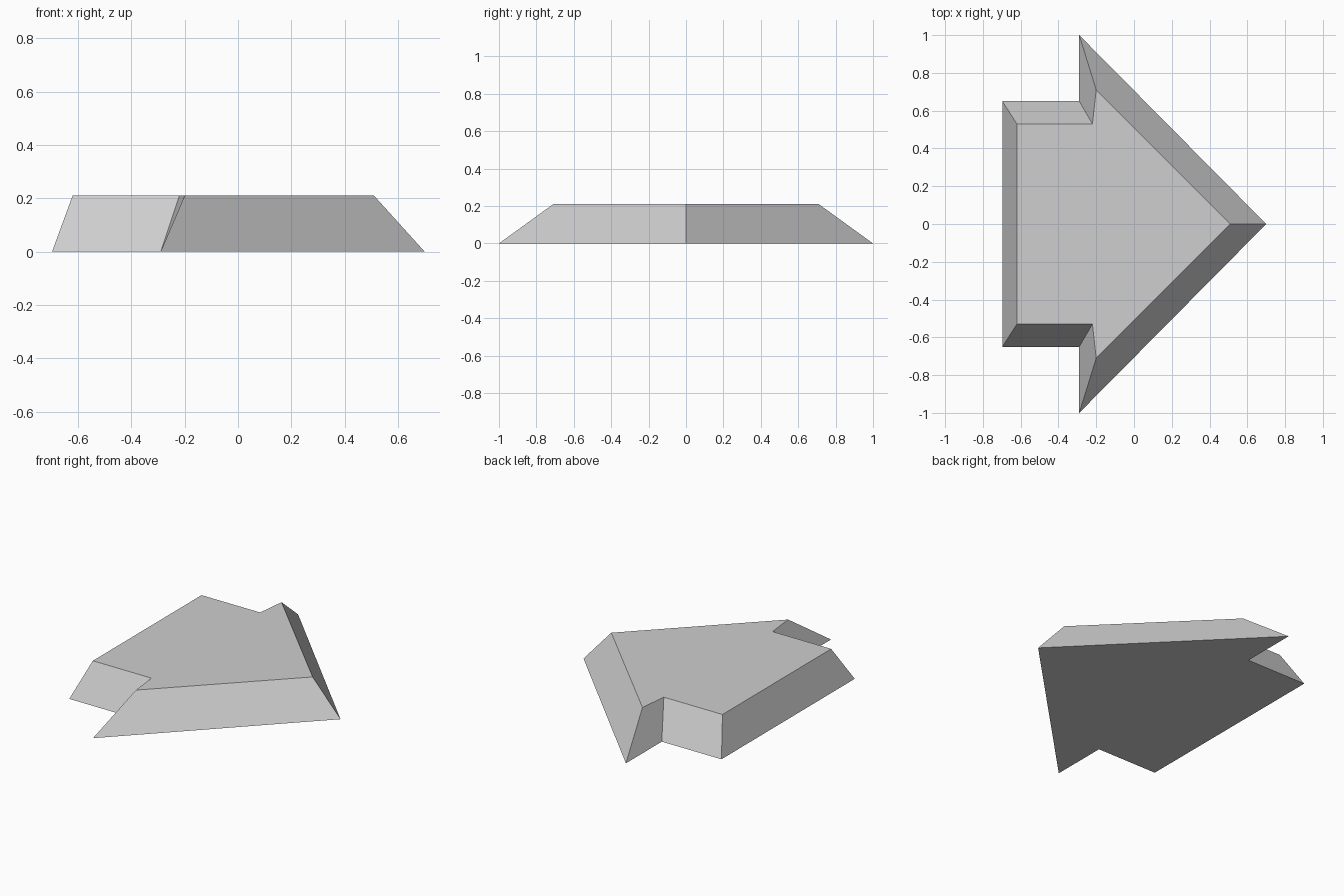
import bpy
import bmesh

cube = bpy.data.objects.get("Cube")
if cube:
    bpy.data.objects.remove(cube, do_unlink=True)

HEIGHT = 0.21

# One grey material
grey = bpy.data.materials.new("light_grey")
grey.use_nodes = True
colour = (0.62, 0.62, 0.62, 1)
grey.diffuse_color = colour
grey.node_tree.nodes["Principled BSDF"].inputs["Base Color"].default_value = colour

# Half outlines from the tip round to the tail: base and inset top
base_half = [(0.70, 0), (-0.29, 1.0), (-0.29, 0.65), (-0.697, 0.65)]
top_half = [(0.51, 0), (-0.20, 0.71), (-0.22, 0.53), (-0.62, 0.53)]


def mirrored(half):
    """Close a half outline by mirroring it across the x axis."""
    return half + [(x, -y) for x, y in reversed(half[1:])]


# Arrow slab: flat top and bottom joined by sloping sides
bm = bmesh.new()
bottom = [bm.verts.new((x, y, 0)) for x, y in mirrored(base_half)]
top = [bm.verts.new((x, y, HEIGHT)) for x, y in mirrored(top_half)]
bm.faces.new(top)
bm.faces.new(bottom[::-1])
for i in range(len(top)):
    j = (i + 1) % len(top)
    bm.faces.new((bottom[i], bottom[j], top[j], top[i]))
bmesh.ops.recalc_face_normals(bm, faces=bm.faces)

mesh = bpy.data.meshes.new("arrow_slab")
bm.to_mesh(mesh)
bm.free()
mesh.materials.append(grey)
bpy.context.collection.objects.link(bpy.data.objects.new("arrow_slab", mesh))
